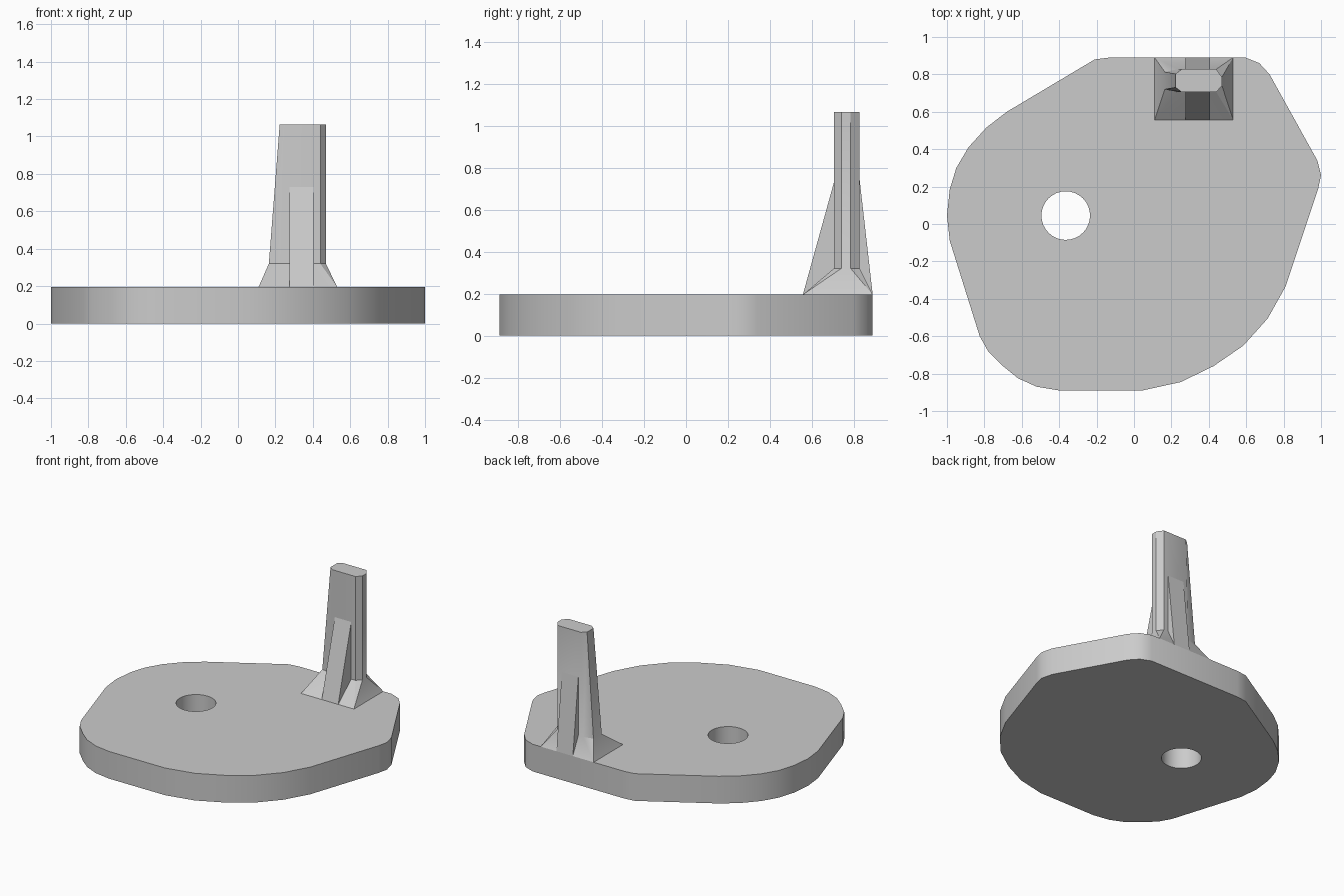
import bpy
import bmesh
import math

if "Cube" in bpy.data.objects:
    bpy.data.objects.remove(bpy.data.objects["Cube"])

GREY = (0.6, 0.6, 0.6, 1)
material = bpy.data.materials.new("plain grey")
material.use_nodes = True
material.diffuse_color = GREY
material.node_tree.nodes["Principled BSDF"].inputs["Base Color"].default_value = GREY

BASE_TOP = 0.195
FLARE_TOP = 0.32
POST_TOP = 1.065


def finish(bm, name, smooth=True):
    """Turn a bmesh into a named object with sharp edges kept."""
    bmesh.ops.recalc_face_normals(bm, faces=bm.faces[:])
    mesh = bpy.data.meshes.new(name)
    bm.to_mesh(mesh)
    bm.free()
    mesh.materials.append(material)
    if smooth:
        mesh.shade_smooth()
        mesh.set_sharp_from_angle(angle=math.radians(30))
    obj = bpy.data.objects.new(name, mesh)
    bpy.context.collection.objects.link(obj)
    return obj


def add_loop(bm, points):
    verts = [bm.verts.new(p) for p in points]
    return [bm.edges.new((v, verts[i - 1])) for i, v in enumerate(verts)]


def extrude(bm, vector):
    result = bmesh.ops.extrude_face_region(bm, geom=bm.faces[:])
    moved = [g for g in result["geom"] if isinstance(g, bmesh.types.BMVert)]
    bmesh.ops.translate(bm, verts=moved, vec=vector)


# Base plate: rounded irregular outline with a round through-hole
outline = [
    (-0.13, 0.89), (-0.21, 0.88), (-0.68, 0.6), (-0.79, 0.515), (-0.885, 0.41),
    (-0.95, 0.3), (-0.985, 0.185), (-1, 0.045), (-0.985, -0.09),
    (-0.825, -0.6), (-0.78, -0.68), (-0.7, -0.76), (-0.62, -0.825),
    (-0.52, -0.87), (-0.4, -0.89), (0.045, -0.89), (0.25, -0.845),
    (0.425, -0.76), (0.585, -0.65), (0.715, -0.505), (0.81, -0.335),
    (0.985, 0.19), (1, 0.26), (0.98, 0.34), (0.725, 0.8), (0.67, 0.86), (0.595, 0.89),
]
HOLE_SIDES = 32
hole = [(-0.365 + 0.13 * math.cos(i * math.tau / HOLE_SIDES),
         0.045 + 0.13 * math.sin(i * math.tau / HOLE_SIDES), 0)
        for i in range(HOLE_SIDES)]
bm = bmesh.new()
edges = add_loop(bm, [(x, y, 0) for x, y in outline]) + add_loop(bm, hole)
bmesh.ops.triangle_fill(bm, edges=edges, use_beauty=True, use_dissolve=False)
extrude(bm, (0, 0, BASE_TOP))
finish(bm, "base_plate")


# Post: chamfered section that tapers on one side and flares out to a foot
def section(left, left_flat, inset, z):
    y0, y1, c0, c1 = 0.705, 0.828, 0.74, 0.785
    return [(left, y0 + inset, z), (left_flat, y0, z),
            (0.44, y0, z), (0.47, c0, z),
            (0.47, c1, z), (0.44, y1, z),
            (left_flat, y1, z), (left, y1 - inset, z)]


bm = bmesh.new()
foot = [bm.verts.new((x, y, BASE_TOP))
        for x, y in ((0.11, 0.557), (0.53, 0.557), (0.53, 0.89), (0.11, 0.89))]
lower = [bm.verts.new(p) for p in section(0.165, 0.235, 0.015, FLARE_TOP)]
upper = [bm.verts.new(p) for p in section(0.223, 0.255, 0.025, POST_TOP)]
bm.faces.new(foot)
bm.faces.new(upper)
for i in range(4):
    a, b, c = lower[2 * i], lower[2 * i + 1], lower[(2 * i + 2) % 8]
    bm.faces.new((foot[i], a, b))
    bm.faces.new((foot[i], b, c, foot[(i + 1) % 4]))
for i in range(8):
    j = (i + 1) % 8
    bm.faces.new((lower[i], lower[j], upper[j], upper[i]))
finish(bm, "post")

# Rib: one tapered web that braces the post in front and behind
bm = bmesh.new()
profile = [(0.557, BASE_TOP), (0.89, BASE_TOP), (0.828, 0.74), (0.705, 0.73)]
bm.faces.new([bm.verts.new((0.275, y, z)) for y, z in profile])
extrude(bm, (0.13, 0, 0))
finish(bm, "post_rib", smooth=False)
